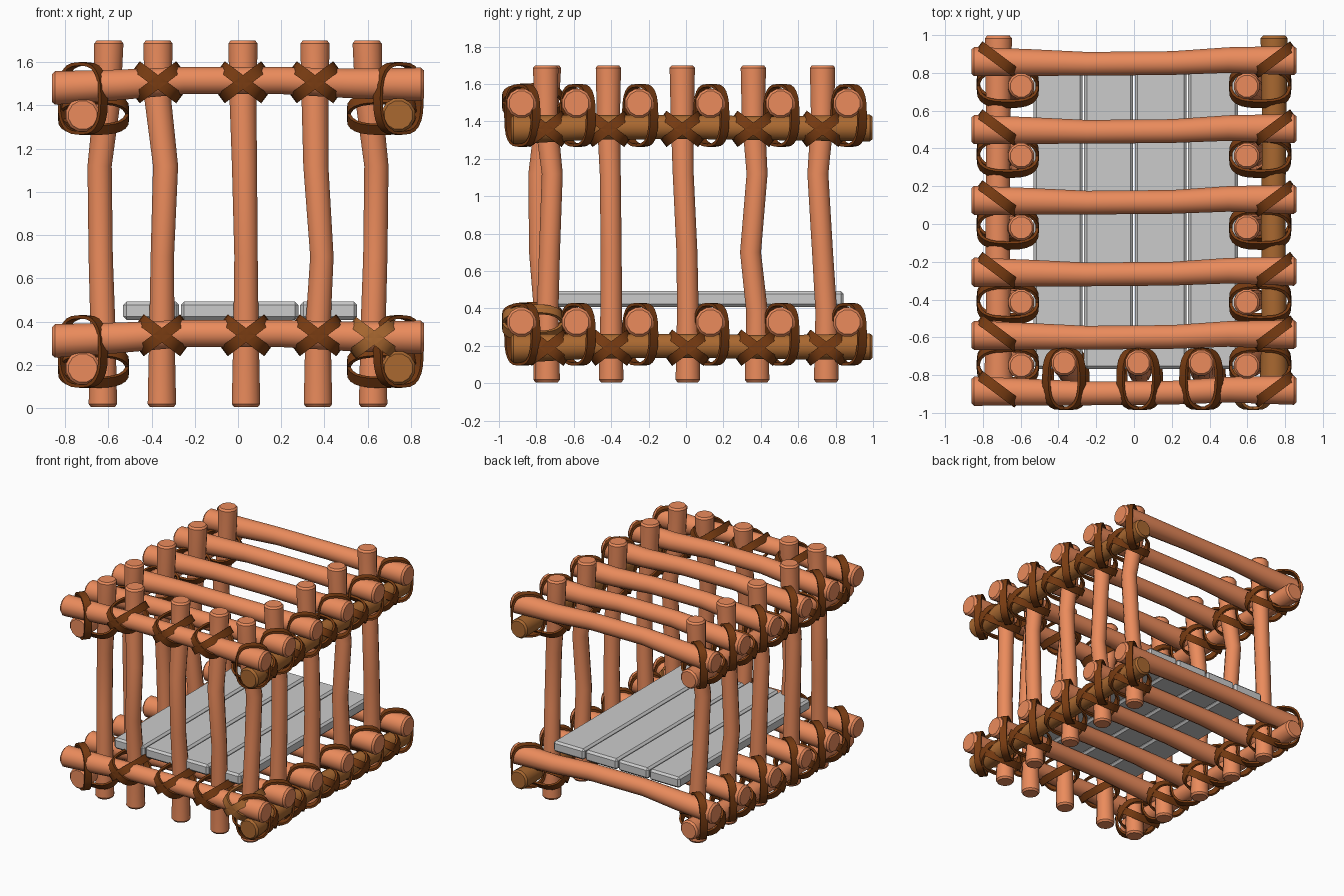
import bpy, bmesh, math
from mathutils import Vector

if "Cube" in bpy.data.objects:
    bpy.data.objects.remove(bpy.data.objects["Cube"])

X, Y, Z = Vector((1, 0, 0)), Vector((0, 1, 0)), Vector((0, 0, 1))


def material(name, rgb):
    m = bpy.data.materials.new(name)
    m.diffuse_color = (*rgb, 1)
    m.use_nodes = True
    m.node_tree.nodes["Principled BSDF"].inputs["Base Color"].default_value = m.diffuse_color
    return m


LOG = material("light wood", (0.83, 0.26, 0.107))
RAIL = material("dark wood", (0.40, 0.14, 0.03))
ROPE = material("lashing", (0.19, 0.045, 0.006))


def finish(name, bm, mat=None):
    bmesh.ops.recalc_face_normals(bm, faces=bm.faces)
    me = bpy.data.meshes.new(name)
    bm.to_mesh(me)
    bm.free()
    ob = bpy.data.objects.new(name, me)
    bpy.context.collection.objects.link(ob)
    if mat:
        me.materials.append(mat)
    return ob


def bridge(bm, a, b):
    n = len(a)
    for i in range(n):
        bm.faces.new((a[i], a[(i + 1) % n], b[(i + 1) % n], b[i]))


def log(name, pts, axes, mat, sides=12):
    """Bent log: pts are (x, y, z, radius); axes span each ring. Ends are chamfered."""
    pts = [(Vector(p[:3]), p[3]) for p in pts]
    d0 = (pts[1][0] - pts[0][0]).normalized()
    d1 = (pts[-2][0] - pts[-1][0]).normalized()
    rings = [(pts[0][0], pts[0][1] * 0.84), (pts[0][0] + d0 * 0.014, pts[0][1])]
    rings += pts[1:-1]
    rings += [(pts[-1][0] + d1 * 0.014, pts[-1][1]), (pts[-1][0], pts[-1][1] * 0.84)]
    bm = bmesh.new()
    loops = []
    for c, r in rings:
        loops.append([bm.verts.new(c + r * (axes[0] * math.cos(t) + axes[1] * math.sin(t)))
                      for t in (math.tau * (i + 0.5) / sides for i in range(sides))])
    for a, b in zip(loops, loops[1:]):
        bridge(bm, a, b)
    bm.faces.new(loops[0])
    bm.faces.new(loops[-1])
    return finish(name, bm, mat)


def lash(name, center, u, v, w, signs=(1, -1), mat=ROPE, half=0.118, depth=0.157):
    """Flat straps wound diagonally round two crossing logs (along u and v, stacked along w)."""
    center = Vector(center)
    n = 24
    for s in signs:
        d = (u * 0.8 + v * 0.6 * s).normalized()
        e = w.cross(d)
        bm = bmesh.new()
        loops = []
        for i in range(n):
            t = math.tau * i / n
            c, k = math.cos(t), math.sin(t)
            p = d * math.copysign(abs(c) ** 0.72, c) * half + w * math.copysign(abs(k) ** 0.72, k) * depth
            out = p.normalized()
            wide = 0.027
            loops.append([bm.verts.new(center + p + out * o * 0.008 + e * q * wide)
                          for o, q in ((-1, -1), (1, -1), (1, 1), (-1, 1))])
        for i in range(n):
            bridge(bm, loops[i], loops[(i + 1) % n])
        finish(name, bm, mat)


LEVELS = (("lower", 0.0), ("upper", 1.17))
CROSS_Y = (-0.885, -0.59, -0.255, 0.125, 0.5, 0.86)
SIDE_POSTS = (  # y at top, z=1.1, z=0.7, base
    (-0.75, -0.715, -0.73, -0.74), (-0.415, -0.405, -0.40, -0.40), (-0.02, -0.015, 0.005, 0.01),
    (0.36, 0.38, 0.345, 0.38), (0.73, 0.705, 0.73, 0.75))
FRONT_POSTS = (  # x at top, z=1.1, z=0.7, base
    (-0.37, -0.335, -0.35, -0.352), (0.023, 0.03, 0.037, 0.037), (0.356, 0.36, 0.388, 0.37))

# cross logs and side rails, on two levels
for level, dz in LEVELS:
    for y in CROSS_Y:
        log(level + "_cross_log", [
            (-0.86, y, 0.31 + dz, 0.08), (-0.55, y - 0.005, 0.325 + dz, 0.073),
            (-0.25, y - 0.012, 0.345 + dz, 0.065), (0.2, y - 0.008, 0.345 + dz, 0.065),
            (0.5, y + 0.008, 0.332 + dz, 0.07), (0.86, y + 0.005, 0.327 + dz, 0.08)], (Y, Z), LOG)
    for side, x, mat in (("left", -0.718, LOG), ("right", 0.742, RAIL)):
        log(f"{level}_{side}_rail", [
            (x, -0.935, 0.185 + dz, 0.08), (x, -0.5, 0.198 + dz, 0.068),
            (x - 0.005, 0, 0.2 + dz, 0.066), (x, 0.5, 0.193 + dz, 0.066),
            (x, 0.997, 0.195 + dz, 0.074)], (X, Z), mat)
        # straps tying cross logs to the rail
        s = 1 if x > 0 else -1
        for y in CROSS_Y:
            lash("cross_log_lashing", (x, y + 0.01, 0.262 + dz), X, Y, Z, (s,), depth=0.16)

# upright posts along both sides, lashed to the rails
for s, side in ((-1, "left"), (1, "right")):
    for a, b, c, d in SIDE_POSTS:
        log(side + "_post", [
            (s * 0.625, d, 0.005, 0.068), (s * 0.625, d, 0.38, 0.06), (s * 0.635, c, 0.7, 0.058),
            (s * 0.64, b, 1.12, 0.058), (s * 0.605, a, 1.42, 0.064), (s * 0.597, a, 1.7, 0.07)],
            (X, Y), LOG)
        for dz, y in ((0, d), (1.17, a)):
            lash("side_post_lashing", (s * 0.668, y, 0.19 + dz), Y, Z, X)

# upright posts across the front, lashed to the front logs
for a, b, c, d in FRONT_POSTS:
    log("front_post", [
        (d, -0.75, 0.005, 0.068), (d, -0.755, 0.38, 0.06), (c, -0.785, 0.7, 0.056),
        (b, -0.785, 1.12, 0.06), (a, -0.745, 1.42, 0.064), (a, -0.735, 1.7, 0.07)], (X, Y), LOG)
    for dz, x in ((0, d), (1.17, a)):
        lash("front_post_lashing", (x, -0.82, 0.337 + dz), X, Z, Y)
lash("corner_lashing", (0.63, -0.82, 0.325), X, Z, Y, mat=RAIL)

# floor planks
EDGES = (-0.535, -0.268, 0.0, 0.283, 0.555)
for x0, x1 in zip(EDGES, EDGES[1:]):
    bm = bmesh.new()
    bmesh.ops.create_cube(bm, size=1)
    for v in bm.verts:
        v.co = Vector(((x0 + x1) / 2 + v.co.x * (x1 - x0 - 0.008), 0.038 + v.co.y * 1.61, 0.45 + v.co.z * 0.084))
    bmesh.ops.bevel(bm, geom=bm.edges[:], offset=0.015, segments=1, affect='EDGES')
    finish("floor_plank", bm)

# smooth the round logs and straps, keep their edges sharp
bpy.ops.object.select_all(action='DESELECT')
for ob in bpy.context.collection.objects:
    if "plank" not in ob.name:
        ob.select_set(True)
        bpy.context.view_layer.objects.active = ob
bpy.ops.object.shade_smooth_by_angle(angle=math.radians(35))
